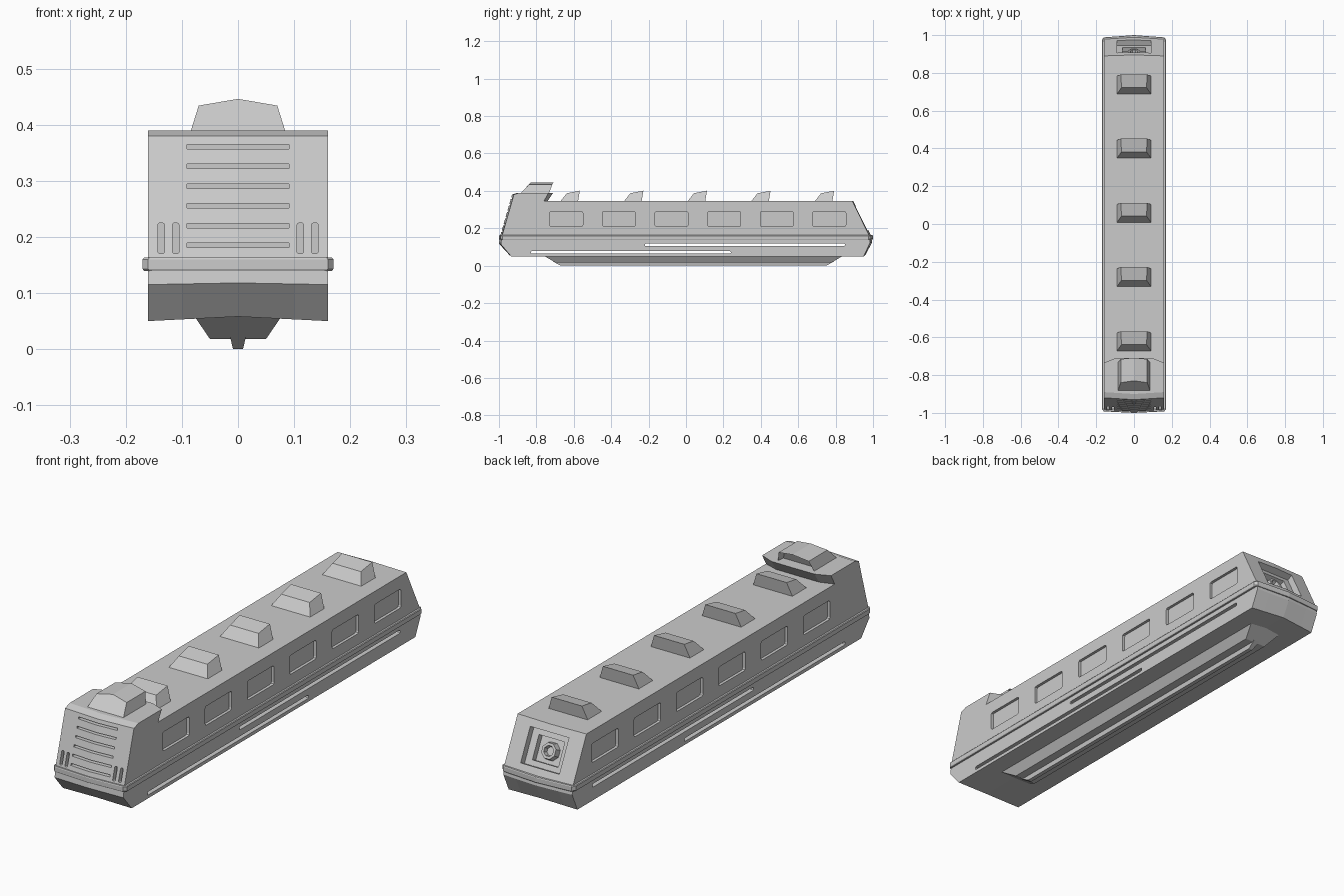
import bpy, bmesh, math
from mathutils import Matrix, Vector

if "Cube" in bpy.data.objects:
    bpy.data.objects.remove(bpy.data.objects["Cube"])


def finish(name, bm):
    bmesh.ops.recalc_face_normals(bm, faces=bm.faces)
    me = bpy.data.meshes.new(name)
    bm.to_mesh(me)
    bm.free()
    ob = bpy.data.objects.new(name, me)
    bpy.context.collection.objects.link(ob)
    return ob


def loft(bm, rings):
    vs = [[bm.verts.new(p) for p in r] for r in rings]
    n = len(vs[0])
    for a, b in zip(vs, vs[1:]):
        for i in range(n):
            j = (i + 1) % n
            bm.faces.new((a[i], a[j], b[j], b[i]))
    bm.faces.new(vs[0])
    bm.faces.new(vs[-1][::-1])


def box(bm, x, y, z, mat=Matrix(), bevel=0, axis=0):
    c = [sum(r) / 2 for r in (x, y, z)]
    s = [r[1] - r[0] for r in (x, y, z)]
    m = mat @ Matrix.Translation(c) @ Matrix.Diagonal((*s, 1))
    vs = bmesh.ops.create_cube(bm, size=1, matrix=m)["verts"]
    if bevel:
        es = {e for v in vs for e in v.link_edges}
        es = [e for e in es
              if abs((e.verts[0].co - e.verts[1].co).normalized()[axis]) > 0.9]
        bmesh.ops.bevel(bm, geom=es, offset=bevel, segments=2,
                        profile=0.5, affect='EDGES')


def cut(ob, bm):
    c = finish("cutter", bm)
    c.hide_render = True
    mod = ob.modifiers.new("cut", 'BOOLEAN')
    mod.operation, mod.solver, mod.object = 'DIFFERENCE', 'EXACT', c
    bpy.context.view_layer.objects.active = ob
    bpy.ops.object.modifier_apply(modifier=mod.name)
    bpy.data.objects.remove(c)


# hull and cab: side profile (y, z, centre shift y, centre shift z)
W = 0.16
profile = [(-0.935, 0.05, -0.01, 0.008), (-0.99, 0.115, -0.01, 0.003),
           (-0.985, 0.155, -0.01, 0), (-0.92, 0.38, -0.01, 0),
           (-0.89, 0.39, -0.01, 0), (-0.735, 0.39, 0.025, 0),
           (-0.76, 0.345, 0.02, 0), (0.89, 0.345, 0.005, 0),
           (0.98, 0.16, 0.01, 0), (0.985, 0.125, 0.01, 0),
           (0.95, 0.05, 0.01, 0.008)]
rings = []
for x in (-W, -0.1, 0, 0.1, W):
    k = 1 - abs(x) / W
    rings.append([(x, y + dy * (min(1, k * 2.6) if dy > 0.015 else k), z + dz * k)
                  for y, z, dy, dz in profile])
bm = bmesh.new()
loft(bm, rings)
hull = finish("hull", bm)

# side windows, rounded recesses
bm = bmesh.new()
for i in range(6):
    y = -0.64 + i * 0.2813
    for s in (-1, 1):
        box(bm, sorted((s * 0.148, s * 0.2)), (y - 0.088, y + 0.088),
            (0.21, 0.29), bevel=0.008, axis=0)
# long open slots through the lower hull
box(bm, (-0.3, 0.3), (-0.22, 0.85), (0.105, 0.119), bevel=0.006)
box(bm, (-0.3, 0.3), (-0.83, 0.24), (0.064, 0.078), bevel=0.006)


# front grille and lamp slots
def front_y(z):
    return -0.985 + (z - 0.155) * 0.065 / 0.225


for i in range(6):
    z = 0.185 + i * 0.0352
    box(bm, (-0.091, 0.091), (-1.1, front_y(z) + 0.014), (z - 0.004, z + 0.004))
for s in (-1, 1):
    for x in (0.111, 0.137):
        box(bm, (s * x - 0.006, s * x + 0.006), (-1.1, front_y(0.2) + 0.016),
            (0.17, 0.225), bevel=0.004, axis=1)
cut(hull, bm)

# stepped recess in the sloping rear
tilt = Matrix.Translation((0, 0.94, 0.253)) @ Matrix.Rotation(math.radians(26), 4, 'X')
for w, h, d in ((0.09, 0.072, 0.03), (0.06, 0.05, 0.055)):
    bm = bmesh.new()
    box(bm, (-w, w), (-d, 0.1), (-h, h), tilt)
    cut(hull, bm)

# octagonal nozzle in the rear recess
bm = bmesh.new()
ring = lambda r, y: [tilt @ Vector((r * math.cos((a + .5) * math.pi / 4), y,
                                    r * math.sin((a + .5) * math.pi / 4)))
                     for a in range(8)]
loft(bm, [ring(0.038, -0.058), ring(0.033, -0.03), ring(0.022, -0.03), ring(0.018, -0.048)])
finish("rear_nozzle", bm)

# belt rail around the hull
bm = bmesh.new()
outline = [(-0.17, -0.98), (-0.16, -0.992), (0, -1.0), (0.16, -0.992), (0.17, -0.98),
           (0.17, 0.975), (0.16, 0.988), (0, 1.0), (-0.16, 0.988), (-0.17, 0.975)]
loft(bm, [[(x * a, y * b, z) for x, y in outline]
          for z, a, b in ((0.139, 0.985, 0.998), (0.143, 1, 1), (0.16, 1, 1), (0.163, 0.985, 0.998))])
finish("belt_rail", bm)

# cab hood with a recessed back
bm = bmesh.new()
sec = lambda y0, y1, y2, k: [(-0.087 * k, y0, 0.38), (-0.07 * k, y1, 0.434), (0, y2, 0.446),
                             (0.07 * k, y1, 0.434), (0.087 * k, y0, 0.38)]
loft(bm, [sec(-0.89, -0.84, -0.83, 1), sec(-0.735, -0.715, -0.708, 1)])
bm.normal_update()
back = max(bm.faces, key=lambda f: f.calc_center_median().y)
bmesh.ops.inset_region(bm, faces=[back], thickness=0.007)
for v in back.verts:
    v.co.y -= 0.03
finish("cab_hood", bm)

# roof vents
for i in range(5):
    y = -0.675 + i * 0.34
    bm = bmesh.new()
    loft(bm, [[(-0.093, y, 0.34), (0.093, y, 0.34),
               (0.093, y + 0.097, 0.34), (-0.093, y + 0.097, 0.34)],
              [(-0.066, y + 0.037, 0.387), (0.066, y + 0.037, 0.387),
               (0.07, y + 0.107, 0.401), (-0.07, y + 0.107, 0.401)]])
    finish("roof_vent_%d" % (i + 1), bm)

# keel and the narrow runner below it
for name, levels in (("keel", ((0.062, 0.08, -0.775, 0.855), (0.018, 0.05, -0.70, 0.78))),
                     ("keel_runner", ((0.022, 0.014, -0.71, 0.79), (0.0, 0.009, -0.67, 0.75)))):
    bm = bmesh.new()
    loft(bm, [[(-w, a, z), (w, a, z), (w, b, z), (-w, b, z)] for z, w, a, b in levels])
    finish(name, bm)
